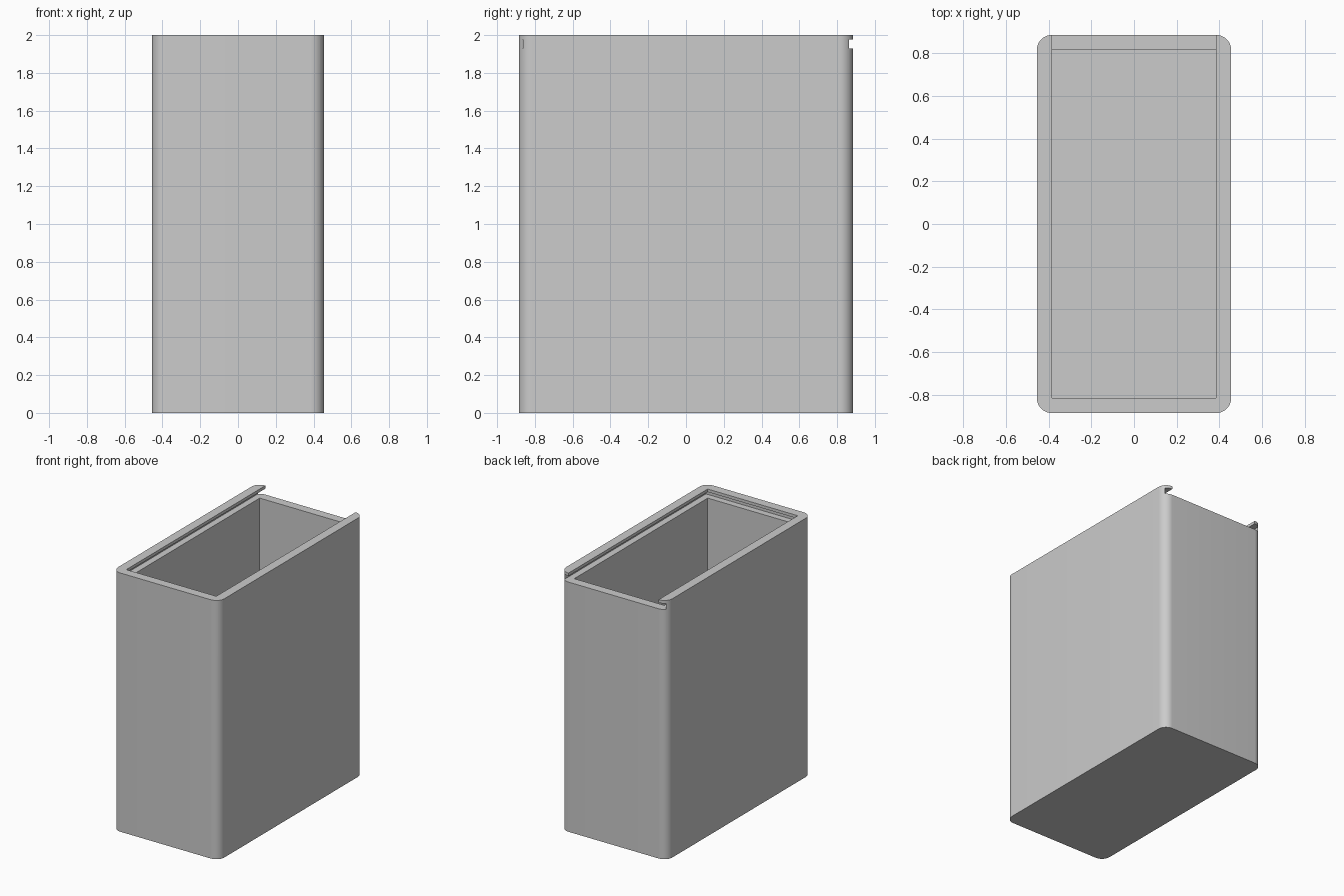
import bpy, bmesh
from math import radians, sin, cos

default_cube = bpy.data.objects.get("Cube")
if default_cube:
    bpy.data.objects.remove(default_cube, do_unlink=True)

HALF_X, HALF_Y, HEIGHT = 0.455, 0.885, 2.0
WALL = 0.07
IN_X, IN_Y = HALF_X - WALL, HALF_Y - WALL
LEDGE, LIP = 1.93, 1.977     # bottom and top of the lid groove
GROOVE = 0.05                # groove depth into the walls
BACK = HALF_Y + 0.1          # cutters run out past the open back

grey = bpy.data.materials.new("grey plastic")
grey.use_nodes = True
colour = (0.6, 0.6, 0.6, 1)
grey.diffuse_color = colour
grey.node_tree.nodes["Principled BSDF"].inputs["Base Color"].default_value = colour


def prism(name, outline, z0, z1):
    """Extrude a flat outline from z0 to z1."""
    bm = bmesh.new()
    base = bm.faces.new([bm.verts.new((x, y, z0)) for x, y in outline])
    top = bmesh.ops.extrude_face_region(bm, geom=[base])["geom"]
    verts = [v for v in top if isinstance(v, bmesh.types.BMVert)]
    bmesh.ops.translate(bm, verts=verts, vec=(0, 0, z1 - z0))
    bmesh.ops.recalc_face_normals(bm, faces=bm.faces)
    mesh = bpy.data.meshes.new(name)
    bm.to_mesh(mesh)
    bm.free()
    mesh.materials.append(grey)
    obj = bpy.data.objects.new(name, mesh)
    bpy.context.collection.objects.link(obj)
    return obj


def rounded_outline(hx, hy, r, steps=12):
    points = []
    for i, (sx, sy) in enumerate([(1, 1), (-1, 1), (-1, -1), (1, -1)]):
        for s in range(steps + 1):
            a = radians(90 * (i + s / steps))
            points.append((sx * (hx - r) + r * cos(a), sy * (hy - r) + r * sin(a)))
    return points


def cut(target, hx, y0, y1, z0, z1):
    """Remove a box-shaped volume from the target."""
    cutter = prism("cutter", [(-hx, y0), (hx, y0), (hx, y1), (-hx, y1)], z0, z1)
    cutter.hide_render = True
    mod = target.modifiers.new("cut", "BOOLEAN")
    mod.operation, mod.solver, mod.object = "DIFFERENCE", "EXACT", cutter
    bpy.context.view_layer.objects.active = target
    bpy.ops.object.modifier_apply(modifier=mod.name)
    bpy.data.objects.remove(cutter, do_unlink=True)


# Box body with rounded upright corners
box = prism("box_body", rounded_outline(HALF_X, HALF_Y, WALL), 0, HEIGHT)

# Storage cavity, lid opening and lid groove, both open at the back
cut(box, IN_X, -IN_Y, IN_Y, WALL, LEDGE + 0.02)
cut(box, IN_X, -IN_Y, BACK, LEDGE, HEIGHT + 0.1)
cut(box, IN_X + GROOVE, -IN_Y - GROOVE, BACK, LEDGE, LIP)

bpy.ops.object.select_all(action="DESELECT")
box.select_set(True)
bpy.context.view_layer.objects.active = box
bpy.ops.object.shade_smooth_by_angle(angle=radians(30))
